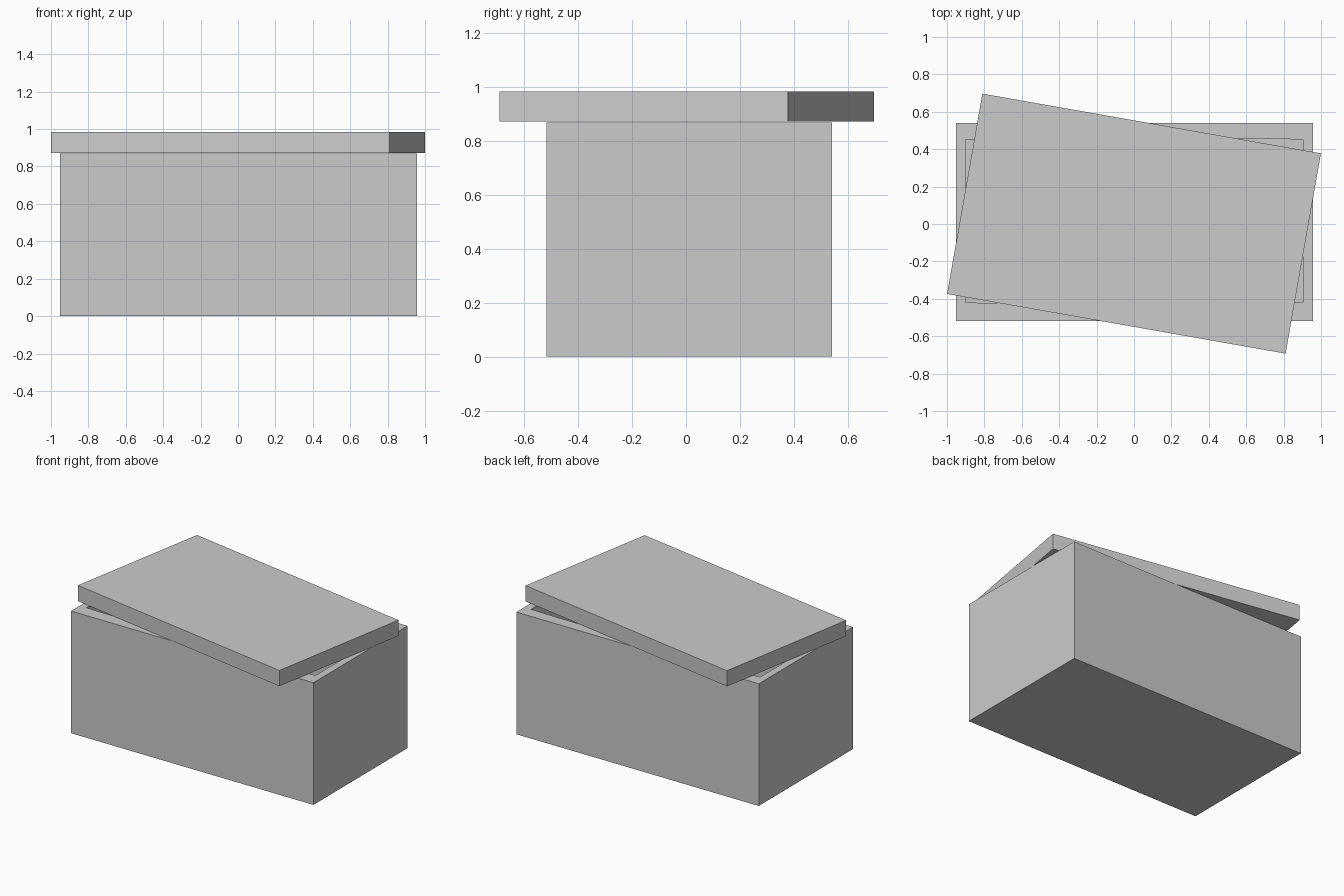
import bpy, bmesh, math

if "Cube" in bpy.data.objects:
    bpy.data.objects.remove(bpy.data.objects["Cube"])


def finish(bm, name):
    bmesh.ops.recalc_face_normals(bm, faces=bm.faces)
    mesh = bpy.data.meshes.new(name)
    bm.to_mesh(mesh)
    bm.free()
    obj = bpy.data.objects.new(name, mesh)
    bpy.context.collection.objects.link(obj)
    return obj


def ring(bm, x0, x1, y0, y1, z, bow=0.0):
    """Rectangle with a midpoint on each long side, optionally bowed outward."""
    xm = (x0 + x1) / 2
    points = [(x0, y0), (xm, y0 - bow), (x1, y0), (x1, y1), (xm, y1 + bow), (x0, y1)]
    return [bm.verts.new((x, y, z)) for x, y in points]


# Hollow chest: outer walls, rim, inner walls and floor
bm = bmesh.new()
rings = [
    ring(bm, -0.952, 0.957, -0.518, 0.541, 0.0),
    ring(bm, -0.952, 0.957, -0.518, 0.541, 0.87),
    ring(bm, -0.9, 0.904, -0.42, 0.452, 0.87, 0.015),
    ring(bm, -0.9, 0.904, -0.42, 0.452, 0.08, 0.015),
]
for a, b in zip(rings, rings[1:]):
    for i in range(6):
        j = (i + 1) % 6
        bm.faces.new((a[i], a[j], b[j], b[i]))
bm.faces.new(rings[0])
bm.faces.new(rings[-1])
finish(bm, "chest_body")

# Slab lid lying askew on the rim
bm = bmesh.new()
bmesh.ops.create_cube(bm, size=1)
bmesh.ops.scale(bm, vec=(1.838, 1.087, 0.112), verts=bm.verts)
lid = finish(bm, "lid")
lid.location = (0, 0.002, 0.929)
lid.rotation_euler.z = math.radians(-10)
